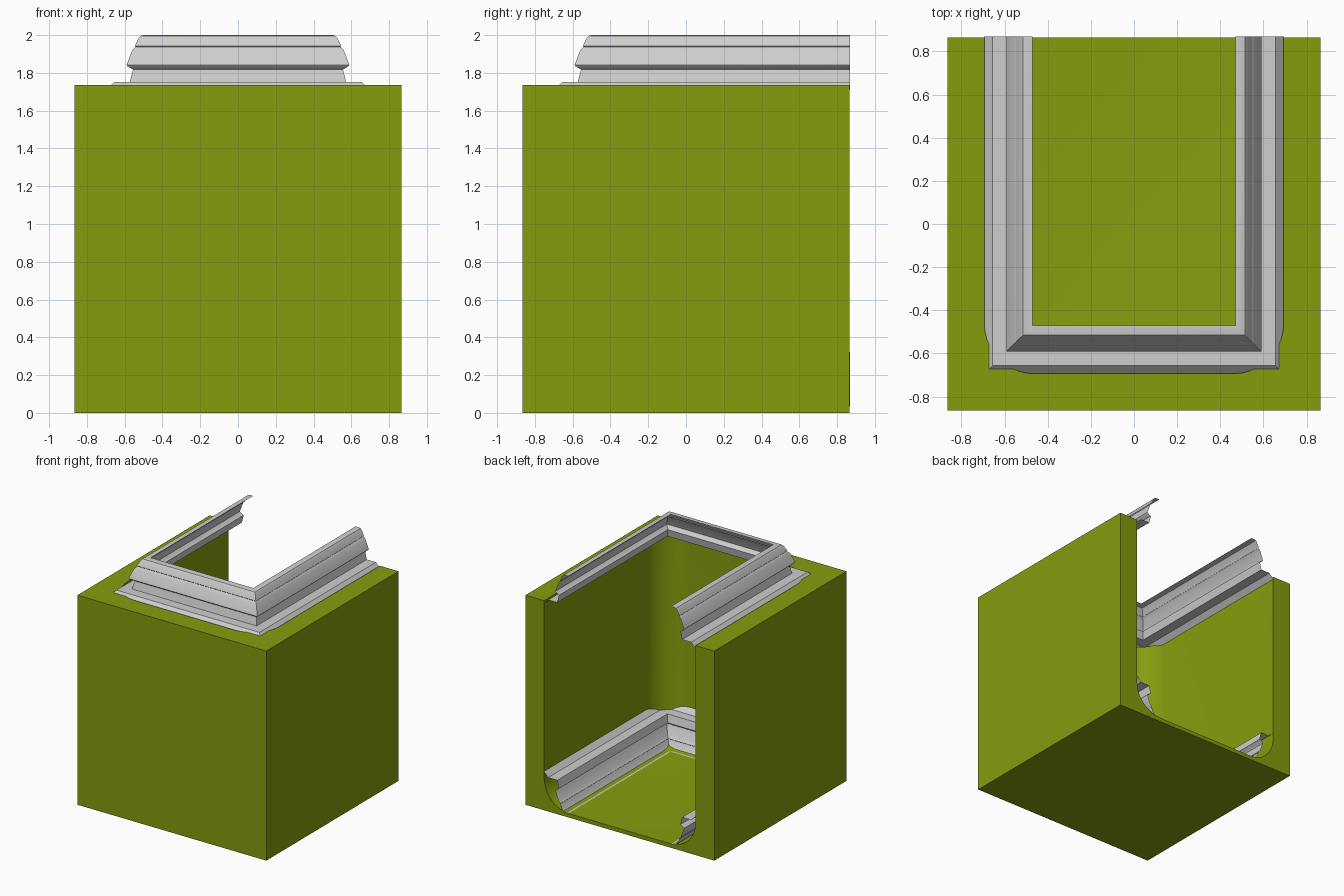
import bpy
import bmesh

old = bpy.data.objects.get("Cube")
if old:
    bpy.data.objects.remove(old, do_unlink=True)

HALF, TOP = 0.865, 1.735           # outer block
INNER, FLOOR, FILLET = 0.694, 0.033, 0.235   # cavity
BACK = 0.868                       # rear end of the mouldings


def material(name, rgb):
    mat = bpy.data.materials.new(name)
    mat.use_nodes = True
    color = (*rgb, 1.0)
    mat.diffuse_color = color
    mat.node_tree.nodes["Principled BSDF"].inputs["Base Color"].default_value = color
    return mat


def make_object(name, bm, mat):
    mesh = bpy.data.meshes.new(name)
    bm.to_mesh(mesh)
    bm.free()
    mesh.materials.append(mat)
    obj = bpy.data.objects.new(name, mesh)
    bpy.context.collection.objects.link(obj)
    return obj


def activate(obj):
    bpy.ops.object.select_all(action='DESELECT')
    obj.select_set(True)
    bpy.context.view_layer.objects.active = obj


def box(lo, hi):
    bm = bmesh.new()
    bmesh.ops.create_cube(bm, size=1)
    for v in bm.verts:
        for i in range(3):
            v.co[i] = hi[i] if v.co[i] > 0 else lo[i]
    return bm


green = material("olive green", (0.235, 0.335, 0.004))
grey = material("plaster grey", (0.62, 0.62, 0.62))

# Block, open at the top and back
block = make_object("room_block", box((-HALF, -HALF, 0), (HALF, HALF, TOP)), green)

# Rounded cavity cutter: fillets on the floor edges and the two front corners
bm = box((-INNER, -INNER, FLOOR), (INNER, 1.5, 2.5))


def is_filleted(edge):
    a, b = (v.co for v in edge.verts)
    mid = (a + b) / 2
    if mid.y > 1 or mid.z > 2:
        return False
    return True


bmesh.ops.bevel(bm, geom=[e for e in bm.edges if is_filleted(e)], offset=FILLET,
                segments=10, profile=0.5, affect='EDGES')
cutter = make_object("cavity_cutter", bm, green)
cutter.hide_render = True
cut = block.modifiers.new("cavity", 'BOOLEAN')
cut.operation = 'DIFFERENCE'
cut.solver = 'EXACT'
cut.object = cutter
activate(block)
bpy.ops.object.modifier_apply(modifier=cut.name)
bpy.data.objects.remove(cutter, do_unlink=True)
activate(block)
bpy.ops.object.shade_smooth_by_angle(angle=0.5)

# Moulding profile: distance from the centre line, height
PROFILE = [(0.47, 2.0), (0.50, 2.0), (0.515, 1.996), (0.527, 1.982), (0.546, 1.942),
           (0.543, 1.938), (0.56, 1.92), (0.59, 1.842), (0.586, 1.836), (0.556, 1.818),
           (0.572, 1.753), (0.655, 1.753), (0.695, 1.712)]


def moulding(name, flip):
    """Sweep the profile round three sides with mitred front corners."""
    bm = bmesh.new()
    rows = []
    for r, z in PROFILE:
        height = TOP + 0.3 - z if flip else z
        rows.append([bm.verts.new((x, y, height)) for x, y in
                     ((r, BACK), (r, -r), (-r, -r), (-r, BACK))])
    for upper, lower in zip(rows, rows[1:]):
        for i in range(3):
            quad = [upper[i], upper[i + 1], lower[i + 1], lower[i]]
            bm.faces.new(quad if flip else quad[::-1])
    bm.normal_update()
    # the visible side faces away from the wall cavity behind the strip
    obj = make_object(name, bm, grey)
    activate(obj)
    bpy.ops.object.shade_smooth_by_angle(angle=0.5)
    return obj


moulding("upper_moulding", False)
moulding("lower_moulding", True)
